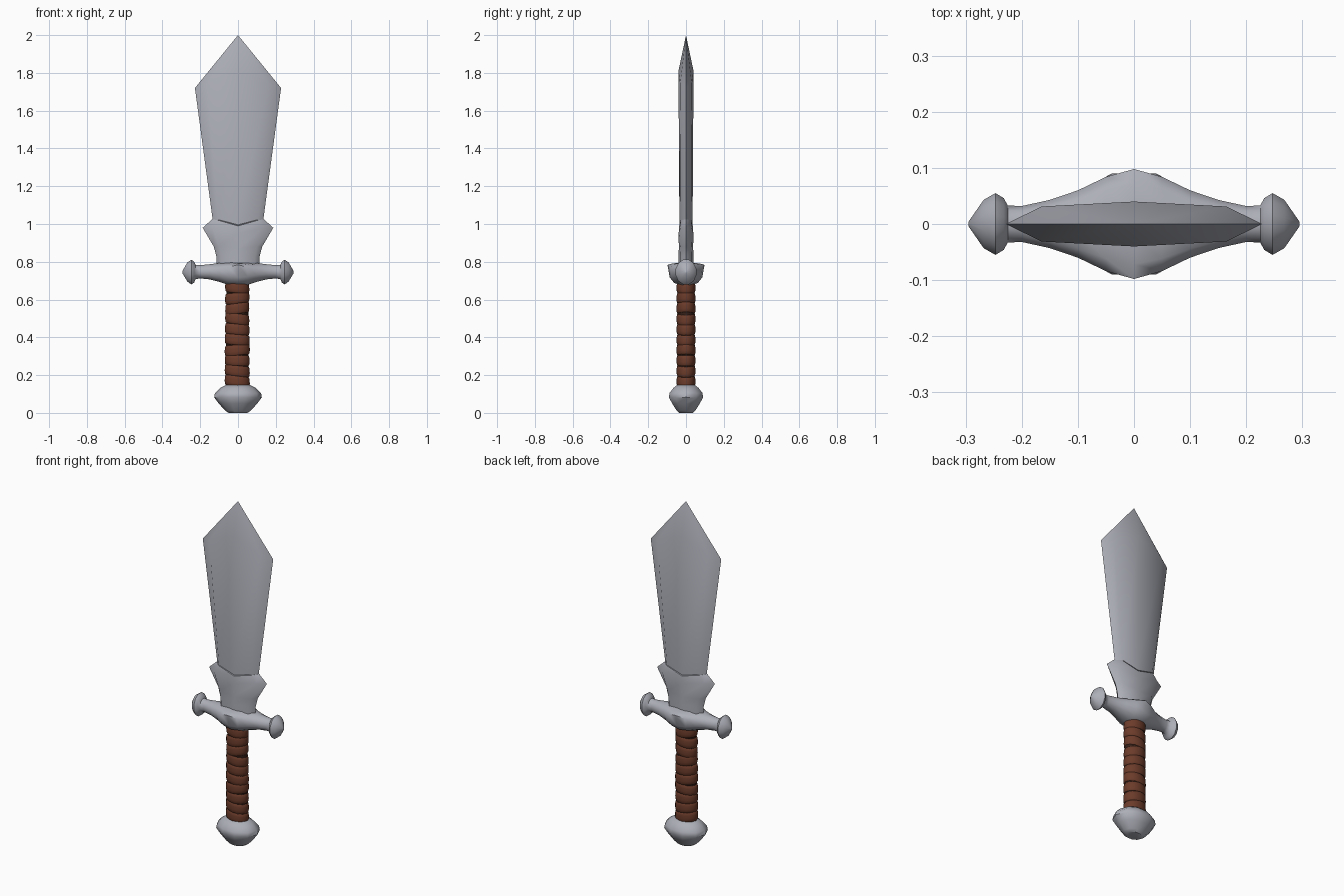
import bpy, bmesh, random
from math import sin, cos, pi, radians

cube = bpy.data.objects.get("Cube")
if cube:
    bpy.data.objects.remove(cube, do_unlink=True)
random.seed(4)


def material(name, rgb):
    m = bpy.data.materials.new(name)
    m.use_nodes = True
    m.diffuse_color = (*rgb, 1)
    m.node_tree.nodes["Principled BSDF"].inputs["Base Color"].default_value = (*rgb, 1)
    return m


steel = material("steel grey", (0.42, 0.43, 0.48))
leather = material("brown leather", (0.15, 0.045, 0.024))
dark = material("dark leather", (0.035, 0.014, 0.009))


def loft(name, rings, mat, angle=45):
    """Skin a list of equal point rings, cap the ends and shade smooth."""
    bm = bmesh.new()
    rows = [[bm.verts.new(p) for p in ring] for ring in rings]
    n = len(rows[0])
    for a, b in zip(rows, rows[1:]):
        for i in range(n):
            j = (i + 1) % n
            bm.faces.new((a[i], a[j], b[j], b[i]))
    bm.faces.new(rows[0][::-1])
    bm.faces.new(rows[-1])
    bmesh.ops.remove_doubles(bm, verts=bm.verts, dist=0.0005)
    bmesh.ops.recalc_face_normals(bm, faces=bm.faces)
    mesh = bpy.data.meshes.new(name)
    bm.to_mesh(mesh)
    bm.free()
    mesh.materials.append(mat)
    obj = bpy.data.objects.new(name, mesh)
    bpy.context.collection.objects.link(obj)
    bpy.ops.object.select_all(action='DESELECT')
    obj.select_set(True)
    bpy.context.view_layer.objects.active = obj
    bpy.ops.object.shade_smooth_by_angle(angle=radians(angle))
    return obj


def oval(z, rx, ry, n=12, tilt=0.0, x=0.0):
    angles = [2 * pi * i / n for i in range(n)]
    return [(x + rx * cos(a), ry * sin(a), z + tilt * cos(a)) for a in angles]


def blade_ring(edge_z, edge, flat_z, flat, mid_z, thick):
    """Eight points: two cutting edges, four bevel corners, two mid points."""
    f = thick * 0.78
    return [(edge, 0, edge_z), (flat, f, flat_z), (0, thick, mid_z), (-flat, f, flat_z),
            (-edge, 0, edge_z), (-flat, -f, flat_z), (0, -thick, mid_z), (flat, -f, flat_z)]


# Blade with bevelled edges and a pointed tip
loft("blade", [
    blade_ring(0.96, 0.13, 0.96, 0.10, 0.96, 0.034),
    blade_ring(1.03, 0.135, 1.03, 0.105, 1.03, 0.035),
    blade_ring(1.72, 0.228, 1.74, 0.165, 1.81, 0.040),
    blade_ring(2.0, 0, 2.0, 0, 2.0, 0),
], steel, 50)

# Collar at the blade root, with a pointed spur on each side
loft("blade_collar", [
    blade_ring(0.75, 0.11, 0.75, 0.085, 0.75, 0.040),
    blade_ring(0.83, 0.115, 0.83, 0.09, 0.83, 0.040),
    blade_ring(0.88, 0.128, 0.88, 0.10, 0.87, 0.038),
    blade_ring(0.98, 0.187, 0.98, 0.135, 0.95, 0.039),
    blade_ring(1.025, 0.137, 1.02, 0.106, 0.99, 0.036),
], steel, 60)

# Crossguard swept along x: position, half depth, bottom, top
half = [(0.05, 0.084, 0.677, 0.797), (0.10, 0.060, 0.694, 0.793),
        (0.15, 0.043, 0.707, 0.787), (0.20, 0.032, 0.712, 0.782),
        (0.225, 0.033, 0.708, 0.784), (0.232, 0.046, 0.690, 0.800),
        (0.247, 0.055, 0.680, 0.811), (0.268, 0.043, 0.695, 0.797),
        (0.295, 0.004, 0.740, 0.750)]
stations = [(-x, *r) for x, *r in half[::-1]] + [(0, 0.098, 0.672, 0.795)] + half


def guard_ring(x, d, low, high):
    mid, h = (low + high) / 2, (high - low) / 2
    flare = max(0, 1 - abs(x) / 0.12)
    ring = []
    for i in range(12):
        a = 2 * pi * (i + 0.5) / 12
        y, z = d * cos(a) / cos(pi / 12), h * sin(a) / sin(5 * pi / 12)
        if flare and z > 0:      # upper rim flares outward at the middle
            z += flare * (h - z) * 0.75
        elif flare:              # underside narrows toward the grip
            y *= 1 - 0.12 * flare
        ring.append((x, y, mid + z))
    return ring


loft("crossguard", [guard_ring(*s) for s in stations], steel, 60)

# Grip: dark core under slightly uneven leather wraps
loft("grip_core", [oval(0.12, 0.061, 0.046, x=-0.004), oval(0.70, 0.057, 0.045, x=-0.003)], dark)
count, start, end = 10, 0.14, 0.69
step = (end - start) / count
for k in range(count):
    z = start + step * (k + 0.5)
    wide = 0.067 - 0.004 * k / count + random.uniform(-0.001, 0.001)
    tilt = random.uniform(-0.010, 0.010)
    profile = [(-0.52, 0.89), (-0.40, 0.97), (-0.12, 1.0), (0.2, 0.99), (0.42, 0.96), (0.52, 0.89)]
    loft("grip_wrap_%d" % (k + 1),
         [oval(z + step * t, wide * s, 0.050 * s, 16, tilt, -0.004) for t, s in profile],
         leather, 60)

# Faceted pommel
pommel = [(0, 0.050, 0.038), (0.012, 0.068, 0.052), (0.05, 0.102, 0.077),
          (0.082, 0.126, 0.095), (0.105, 0.122, 0.092), (0.132, 0.094, 0.070),
          (0.147, 0.066, 0.050)]
loft("pommel", [oval(z, rx, ry, 10) for z, rx, ry in pommel], steel, 40)
